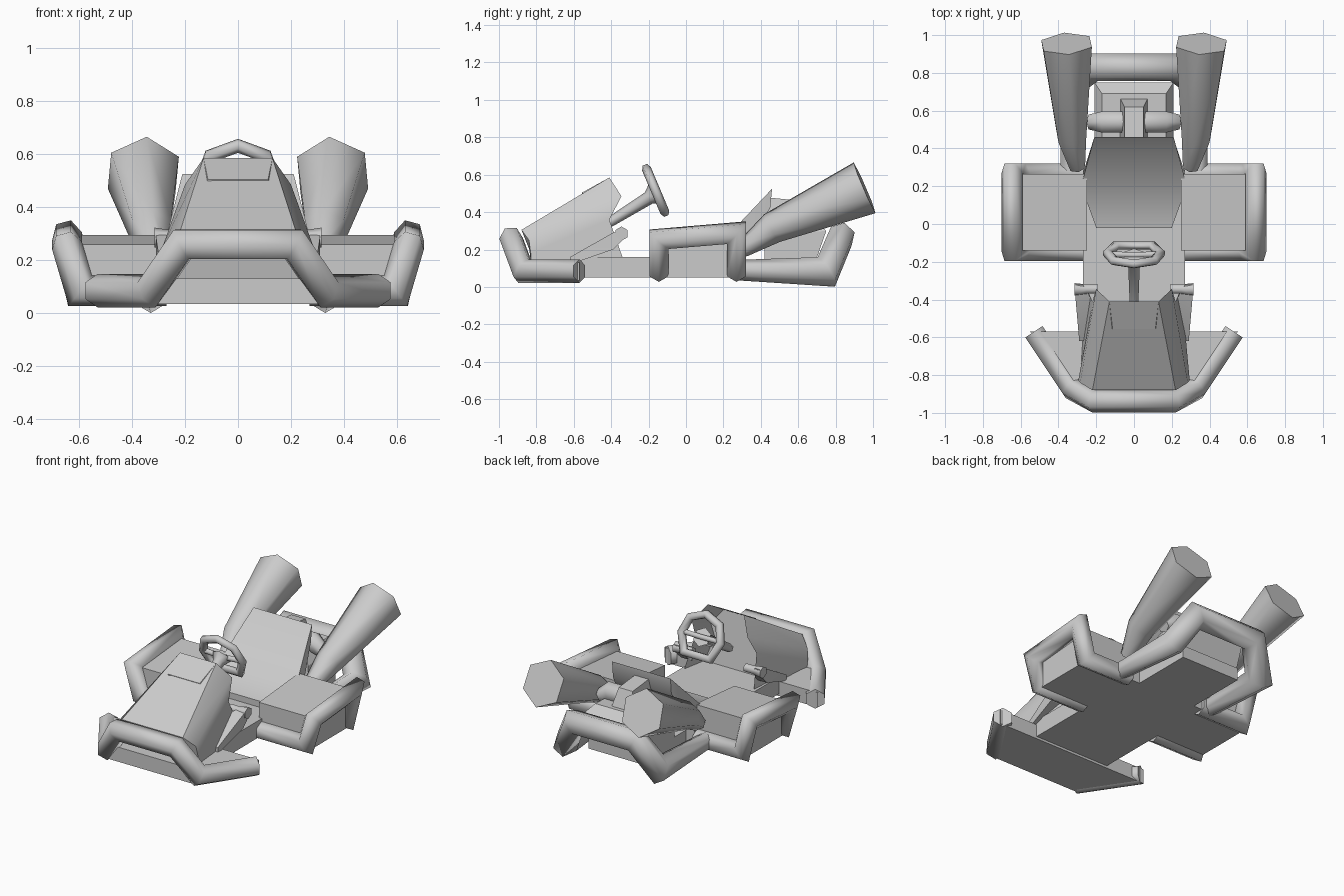
import bpy, bmesh, math
from mathutils import Vector

if "Cube" in bpy.data.objects:
    bpy.data.objects.remove(bpy.data.objects["Cube"])


def loft(name, rings, mirror=False, closed=False, angle=25, dent=None):
    """Skin a list of equal-length rings into a solid."""
    bm = bmesh.new()
    vs = [[bm.verts.new(p) for p in r] for r in rings]
    n = len(vs[0])
    pairs = list(zip(vs, vs[1:] + vs[:1])) if closed else list(zip(vs, vs[1:]))
    for a, b in pairs:
        for i in range(n):
            j = (i + 1) % n
            bm.faces.new((a[i], a[j], b[j], b[i]))
    cap = None
    if not closed:
        bm.faces.new(vs[0])
        cap = bm.faces.new(vs[-1])
    bmesh.ops.recalc_face_normals(bm, faces=bm.faces[:])
    if dent and cap:
        bmesh.ops.inset_individual(bm, faces=[cap], thickness=dent[0], depth=0)
        bmesh.ops.translate(bm, verts=cap.verts[:], vec=dent[1])
    me = bpy.data.meshes.new(name)
    bm.to_mesh(me)
    bm.free()
    me.shade_smooth()
    me.set_sharp_from_angle(angle=math.radians(angle))
    ob = bpy.data.objects.new(name, me)
    bpy.context.collection.objects.link(ob)
    if mirror:
        m = ob.modifiers.new("Mirror", 'MIRROR')
        m.use_mirror_merge = False
    return ob


def tube(name, path, radii, sides=6, ref=(0, 0, 1), closed=False, mirror=False):
    """Mitred sweep of a polygon along a path."""
    P = [Vector(p) for p in path]
    n = len(P)
    R = radii if isinstance(radii, (list, tuple)) else [radii] * n
    D = [(P[(i + 1) % n] - P[i]).normalized() for i in range(n)]
    d = D[-1] if closed else D[0]
    u = Vector(ref) - d * d.dot(Vector(ref))
    u.normalize()
    w = d.cross(u)
    offs = [u * math.cos(2 * math.pi * k / sides) + w * math.sin(2 * math.pi * k / sides)
            for k in range(sides)]
    rings = []
    for i in range(n):
        before = D[i - 1] if (i or closed) else D[0]
        after = D[i] if (i < n - 1 or closed) else before
        nrm = (before + after).normalized()
        offs = [o - before * (o.dot(nrm) / before.dot(nrm)) for o in offs]
        rings.append([P[i] + o * R[i] for o in offs])
    return loft(name, rings, mirror, closed, angle=65)


def box(name, x0, x1, y0, y1, z0, z1, mirror=False):
    return loft(name, [[(x0, y0, z), (x1, y0, z), (x1, y1, z), (x0, y1, z)] for z in (z0, z1)], mirror)


def both(half):
    """Complete a symmetric path from its left half."""
    return half + [(-x, y, z) for x, y, z in reversed(half)]


# chassis
box("floor_pan", -0.27, 0.27, -0.6, 0.3, 0.05, 0.16)
box("rear_floor", -0.21, 0.21, 0.28, 0.7, 0.05, 0.13)
loft("front_floor", [both([(-0.55, -0.57, z), (-0.3, -0.9, z)]) for z in (0.035, 0.13)])

# bumpers
tube("front_bumper", both([(-0.53, -0.57, 0.085), (-0.33, -0.87, 0.085), (-0.21, -0.935, 0.26)]), 0.063)
tube("rear_bumper", both([(-0.34, 0.28, 0.09), (-0.33, 0.75, 0.08), (-0.22, 0.83, 0.27)]),
     [0.055, 0.078, 0.075, 0.075, 0.078, 0.055])

# nose, hollow at the back
nose_front = both([(-0.29, -0.83, 0.1), (-0.295, -0.83, 0.18), (-0.285, -0.84, 0.25), (-0.22, -0.88, 0.305)])
nose_back = both([(-0.25, -0.34, 0.16), (-0.22, -0.41, 0.36), (-0.2, -0.345, 0.485), (-0.13, -0.41, 0.585)])
loft("nose_cone", [nose_front, nose_back], angle=50, dent=(0.035, (0, -0.15, -0.05)))

# pedal arms beside the nose
loft("pedal_arm", [
    [(0.26, -0.62, 0.12), (0.29, -0.62, 0.12), (0.29, -0.62, 0.16), (0.26, -0.62, 0.16)],
    [(0.23, -0.39, 0.2), (0.31, -0.39, 0.2), (0.31, -0.39, 0.29), (0.23, -0.39, 0.29)],
    [(0.27, -0.32, 0.27), (0.31, -0.32, 0.27), (0.31, -0.32, 0.31), (0.27, -0.32, 0.31)]], mirror=True)
tube("pedal_pin", [(0.19, -0.345, 0.285), (0.25, -0.345, 0.285), (0.315, -0.345, 0.285)],
     [0.028, 0.028, 0.038], mirror=True)

# steering
centre, up = Vector((0, -0.16, 0.51)), Vector((0, -0.39, 0.92))
rim = [(0, 0.132), (0.105, 0.09), (0.14, -0.01), (0.095, -0.12),
       (-0.095, -0.12), (-0.14, -0.01), (-0.105, 0.09)]
tube("steering_rim", [centre + Vector((a, 0, 0)) + up * b for a, b in rim], 0.025,
     ref=(0, 0.92, 0.39), closed=True)
tube("steering_column", [(0, -0.45, 0.32), (0, -0.2, 0.475), (0, -0.165, 0.5)], [0.025, 0.036, 0.06])
tube("steering_spoke", [(-0.13, -0.16, 0.505), (0, -0.165, 0.5), (0.13, -0.16, 0.505)], 0.018)

# side pods
loft("side_pod", [[(x, -0.14, 0.05), (x, 0.265, 0.05), (x, 0.265, 0.295), (x, -0.14, 0.26)]
                  for x in (0.25, 0.62)], mirror=True)
tube("side_pod_rail", [(0.27, -0.145, 0.085), (0.595, -0.145, 0.085), (0.645, -0.145, 0.255),
                       (0.645, 0.27, 0.29), (0.595, 0.27, 0.085), (0.27, 0.27, 0.085)], 0.058,
     mirror=True)

# seat
loft("seat", [both([(-0.2, -0.02, 0.13), (-0.2, -0.02, 0.2)]),
              both([(-0.27, 0.27, 0.17), (-0.28, 0.2, 0.25)]),
              both([(-0.21, 0.45, 0.42), (-0.21, 0.46, 0.525)])], angle=50)

# engine
loft("engine_block", [
    [(-0.21, 0.42, 0.1), (0.21, 0.42, 0.1), (0.21, 0.68, 0.1), (-0.21, 0.68, 0.1)],
    [(-0.21, 0.42, 0.27), (0.21, 0.42, 0.27), (0.21, 0.75, 0.3), (-0.21, 0.75, 0.3)],
    [(-0.17, 0.45, 0.34), (0.17, 0.45, 0.34), (0.17, 0.69, 0.35), (-0.17, 0.69, 0.35)]])
loft("air_intake", [
    [(-0.08, 0.42, 0.3), (0.08, 0.42, 0.3), (0.08, 0.68, 0.3), (-0.08, 0.68, 0.3)],
    [(-0.05, 0.42, 0.48), (0.05, 0.42, 0.48), (0.05, 0.62, 0.46), (-0.05, 0.62, 0.46)]])
tube("engine_cylinder", [(0.05, 0.54, 0.37), (0.16, 0.54, 0.37), (0.23, 0.54, 0.33)],
     [0.065, 0.065, 0.045], mirror=True)

# exhausts
tube("exhaust", [(0.3, 0.3, 0.2), (0.33, 0.46, 0.315), (0.357, 0.955, 0.53)],
     [0.045, 0.085, 0.148], mirror=True)
